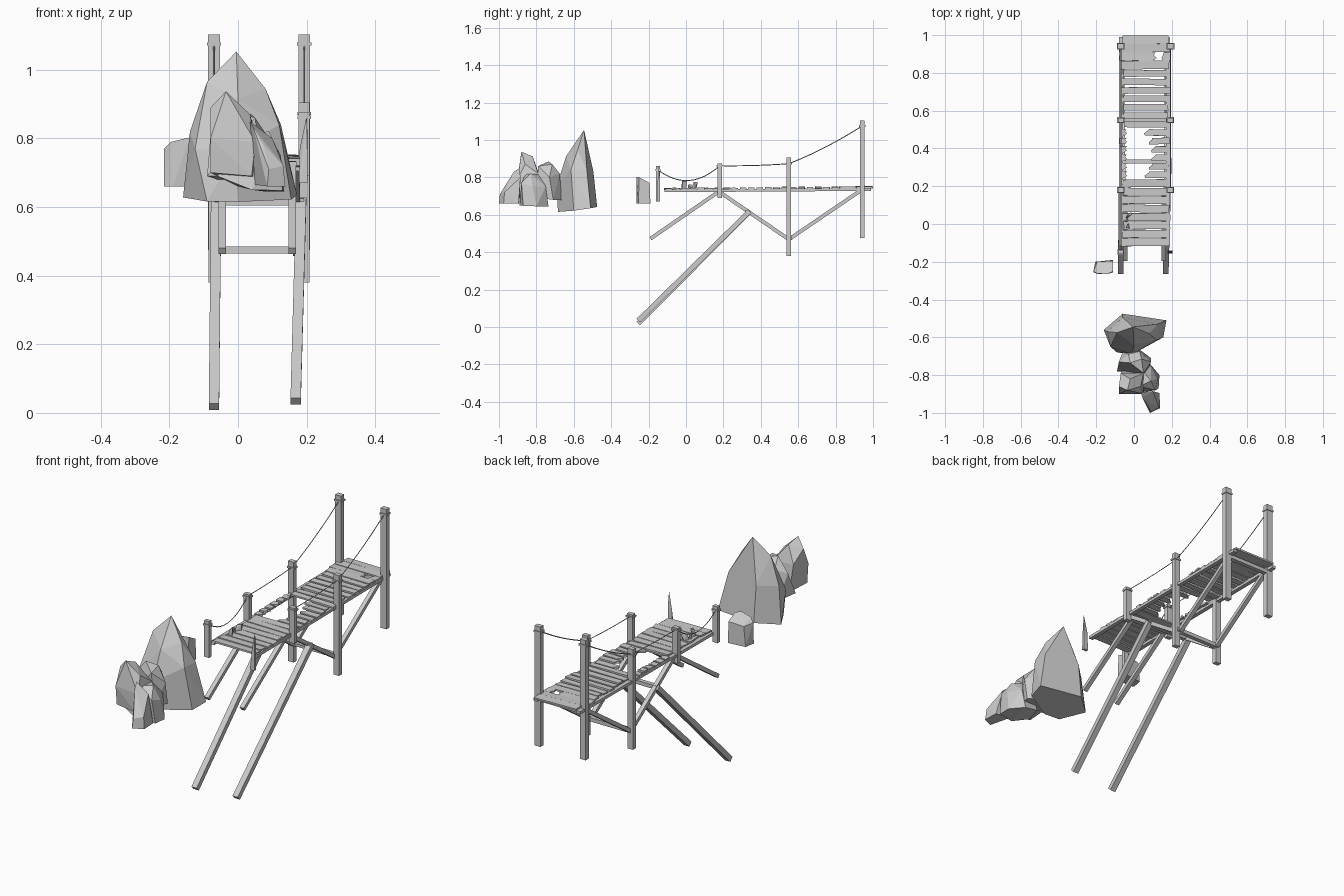
import bpy, bmesh, random
from mathutils import Vector, Matrix

if "Cube" in bpy.data.objects:
    bpy.data.objects.remove(bpy.data.objects["Cube"])

random.seed(4)
LX, RX = -0.07, 0.193      # left and right post lines


def make(name, bm):
    bmesh.ops.recalc_face_normals(bm, faces=bm.faces)
    me = bpy.data.meshes.new(name)
    bm.to_mesh(me)
    bm.free()
    ob = bpy.data.objects.new(name, me)
    bpy.context.collection.objects.link(ob)
    return ob


def beam(name, p, q, w, h, tip=1.0):
    """Square timber from p to q; w is its x width, tip scales the q end."""
    p, q = Vector(p), Vector(q)
    d = (q - p).normalized()
    side = Vector((0, 1, 0)) if abs(d.x) > 0.9 else Vector((1, 0, 0))
    side = (side - d * side.dot(d)).normalized()
    up = d.cross(side)
    bm = bmesh.new()
    ends = []
    for c, s in ((p, 1), (q, tip)):
        ends.append([bm.verts.new(c + side * w / 2 * s * a + up * h / 2 * s * b)
                     for a, b in ((-1, -1), (1, -1), (1, 1), (-1, 1))])
    a, b = ends
    bm.faces.new(a)
    bm.faces.new(b)
    for i in range(4):
        j = (i + 1) % 4
        bm.faces.new((a[i], a[j], b[j], b[i]))
    return make(name, bm)


def plank(name, x0, x1, y, w, z, cut0=0, cut1=0, t=0.009):
    """Deck board with optional splintered left (cut0) or right (cut1) end."""
    j = lambda s: random.uniform(-s, s)
    a, b = y - w / 2, y + w / 2
    pts = [(x0 + j(.004) - cut0 * .5, a), (x1 + j(.004) - cut1 * .5, a)]
    if cut1:
        pts += [(x1 + cut1 * .6, y - w * .15), (x1 - cut1 * .2, y + w * .2)]
    pts += [(x1 + j(.004) + cut1 * .5, b), (x0 + j(.004) + cut0 * .5, b)]
    if cut0:
        pts += [(x0 + cut0 * .2, y + w * .2), (x0 - cut0 * .6, y - w * .15)]
    bm = bmesh.new()
    f = bm.faces.new([bm.verts.new((px, py, z - t / 2)) for px, py in pts])
    r = bmesh.ops.extrude_face_region(bm, geom=[f])
    bmesh.ops.translate(bm, vec=(0, 0, t), verts=[v for v in r['geom'] if isinstance(v, bmesh.types.BMVert)])
    c = Vector(((x0 + x1) / 2, y, z))
    bmesh.ops.rotate(bm, verts=bm.verts, cent=c, matrix=Matrix.Rotation(j(.015), 3, 'Z') @ Matrix.Rotation(j(.015), 3, 'Y') @ Matrix.Rotation(j(.06), 3, 'X'))
    return make(name, bm)


def rock(name, pts):
    """Faceted stone as the convex hull of a few points."""
    bm = bmesh.new()
    for p in pts:
        bm.verts.new(p)
    r = bmesh.ops.convex_hull(bm, input=bm.verts)
    bmesh.ops.delete(bm, geom=[v for v in bm.verts if not v.link_faces], context='VERTS')
    bmesh.ops.dissolve_limit(bm, angle_limit=0.12, verts=bm.verts, edges=bm.edges)
    return make(name, bm)


def rope(name, p, q, sag):
    cu = bpy.data.curves.new(name, 'CURVE')
    cu.dimensions = '3D'
    cu.bevel_depth = 0.0025
    cu.bevel_resolution = 0
    sp = cu.splines.new('POLY')
    sp.points.add(12)
    for i in range(13):
        t = i / 12
        v = Vector(p).lerp(Vector(q), t)
        sp.points[i].co = (v.x, v.y, v.z - sag * 4 * t * (1 - t), 1)
    ob = bpy.data.objects.new(name, cu)
    bpy.context.collection.objects.link(ob)


# Posts with rope collars: (y, bottom, top, collar height)
posts = [(-.15, .67, .86, .84), (.18, .69, .875, .862), (.55, .38, .905, .873), (.942, .475, 1.103, 1.075)]
for side, x in (("left", LX), ("right", RX)):
    for i, (y, z0, z1, zc) in enumerate(posts):
        if side == "right" and i == 0:
            continue
        w = .02 if i == 0 else .026 if i == 3 else .024
        wx = w + .008
        beam(f"{side}_post_{i}", (x, y, z0), (x, y, z1), wx, w)
        beam(f"{side}_post_collar_{i}", (x, y, zc - .005), (x, y, zc + .004), wx + .008, w + .008)
    # Ropes
    for i in range(3):
        if side == "right" and i == 0:
            continue
        (ya, _, _, za), (yb, _, _, zb) = posts[i], posts[i + 1]
        rope(f"{side}_rope_{i}", (x, ya, za), (x, yb, zb), (.068, .004, .012)[i])

# Splintered front right post
rock("broken_front_post", [(.178, -.14, .67), (.203, -.14, .67), (.203, -.155, .67), (.178, -.155, .67),
                           (.18, -.142, .77), (.203, -.14, .80), (.202, -.153, .76), (.2, -.146, .865)])

# Stringers and braces on both sides
for side, x, m in (("left", -.068, 1), ("right", .18, -1)):
    beam(f"{side}_stringer", (x, -.115, .728), (x, .99, .735), .022, .015)
    beam(f"{side}_long_strut", (x - .002 - (m < 0) * .01, -.255, .018 + (m < 0) * .016), (x + .004, .34, .618), .03, .027)
    xi = x + .022 * m
    beam(f"{side}_short_strut", (xi, -.19, .472), (xi, .18, .727), .023, .02)
    beam(f"{side}_brace_down", (x + .012 * m, .17, .728), (x + .008 * m, .555, .465), .022, .02)
    beam(f"{side}_brace_up", (x + .008 * m, .545, .465), (x + .008 * m, .945, .737), .022, .02)

# Cross beams between the posts
for y, z in ((.18, .715), (.33, .615), (.555, .475), (.942, .722)):
    beam("cross_beam", (LX, y, z), (RX, y, z), .022, .02)

# Deck boards, with a broken hole on the left and a small one at the back right
n, step = 25, .0447
for i in range(n):
    y = -.097 + i * step
    z = .738 + .008 * (y + .12) + random.uniform(-.002, .002)
    w = .040 if y < .24 else .034 if y < .84 else .0445
    x0 = -.06 + random.uniform(-.006, .01) - (.012 if y > .84 else 0)
    x1 = .188 + random.uniform(-.008, .006)
    if .235 < y < .51:
        t = (y - .37) / .14
        edge = .105 - .06 * t * t
        plank("deck_stub_left", -.078, -.045, y, w, z, cut1=.012)
        plank("deck_board_broken", edge, x1, y, w, z, cut0=.02)
    elif .86 < y < .92:
        plank("deck_board_broken", x0, .108, y, w, z, cut1=.02)
        plank("deck_stub_right", .152, x1, y, w, z, cut0=.01)
    else:
        plank("deck_board", x0, x1, y, w, z)

# Debris on the deck
for x, y, s in ((-.035, -.015, .02), (-.028, .045, .018), (-.04, .02, .011)):
    rock("deck_debris", [(x + random.uniform(-s, s) * .9, y + random.uniform(-s, s), .742 + (k % 2) * s * 1.9)
                         for k in range(9)])

# Large pointed rock
rock("large_rock", [
    (-.16, -.56, .628), (-.06, -.475, .642), (.172, -.51, .635), (.155, -.6, .622), (0, -.685, .615), (-.09, -.68, .616),
    (-.14, -.57, .82), (-.125, -.65, .77), (-.01, -.69, .76), (.12, -.615, .84), (.125, -.53, .84), (-.06, -.495, .83),
    (-.09, -.575, .965), (.0, -.64, .915), (.08, -.58, .945), (-.005, -.545, 1.053)])

# Small lone rock by the jetty
rock("small_rock", [
    (-.215, -.255, .66), (-.205, -.2, .66), (-.11, -.19, .66), (-.11, -.255, .66), (-.19, -.265, .66),
    (-.215, -.25, .77), (-.195, -.262, .79), (-.14, -.265, .803), (-.11, -.25, .80), (-.11, -.195, .77), (-.195, -.2, .765)])

# Cluster of smaller rocks
rock("tall_cluster_rock", [
    (-.08, -.89, .70), (.04, -.9, .69), (.06, -.80, .68), (-.06, -.77, .69),
    (-.08, -.90, .80), (-.08, -.86, .89), (-.035, -.88, .937), (-.02, -.82, .912), (.035, -.86, .87),
    (.05, -.79, .82), (-.07, -.79, .83), (.05, -.9, .79)])
rock("back_cluster_rock", [
    (-.09, -.78, .69), (-.06, -.68, .68), (.03, -.665, .68), (.09, -.71, .68), (.07, -.79, .69),
    (-.08, -.73, .81), (-.02, -.735, .885), (.04, -.715, .87), (.09, -.73, .80), (.03, -.675, .82), (-.03, -.69, .83), (.05, -.79, .86)])
rock("low_cluster_rock", [
    (-.06, -.87, .69), (.04, -.89, .65), (.13, -.87, .648), (.135, -.80, .645), (.08, -.735, .645), (.0, -.74, .66),
    (.03, -.86, .815), (.09, -.83, .82), (.125, -.82, .75), (.09, -.75, .75), (.03, -.76, .81), (.115, -.88, .77)])
rock("front_cluster_rock", [
    (.085, -1.0, .66), (.138, -.975, .66), (.135, -.895, .66), (.05, -.89, .665),
    (.09, -.995, .71), (.132, -.97, .72), (.045, -.92, .83), (.035, -.89, .85), (.1, -.885, .80), (.075, -.95, .78)])
